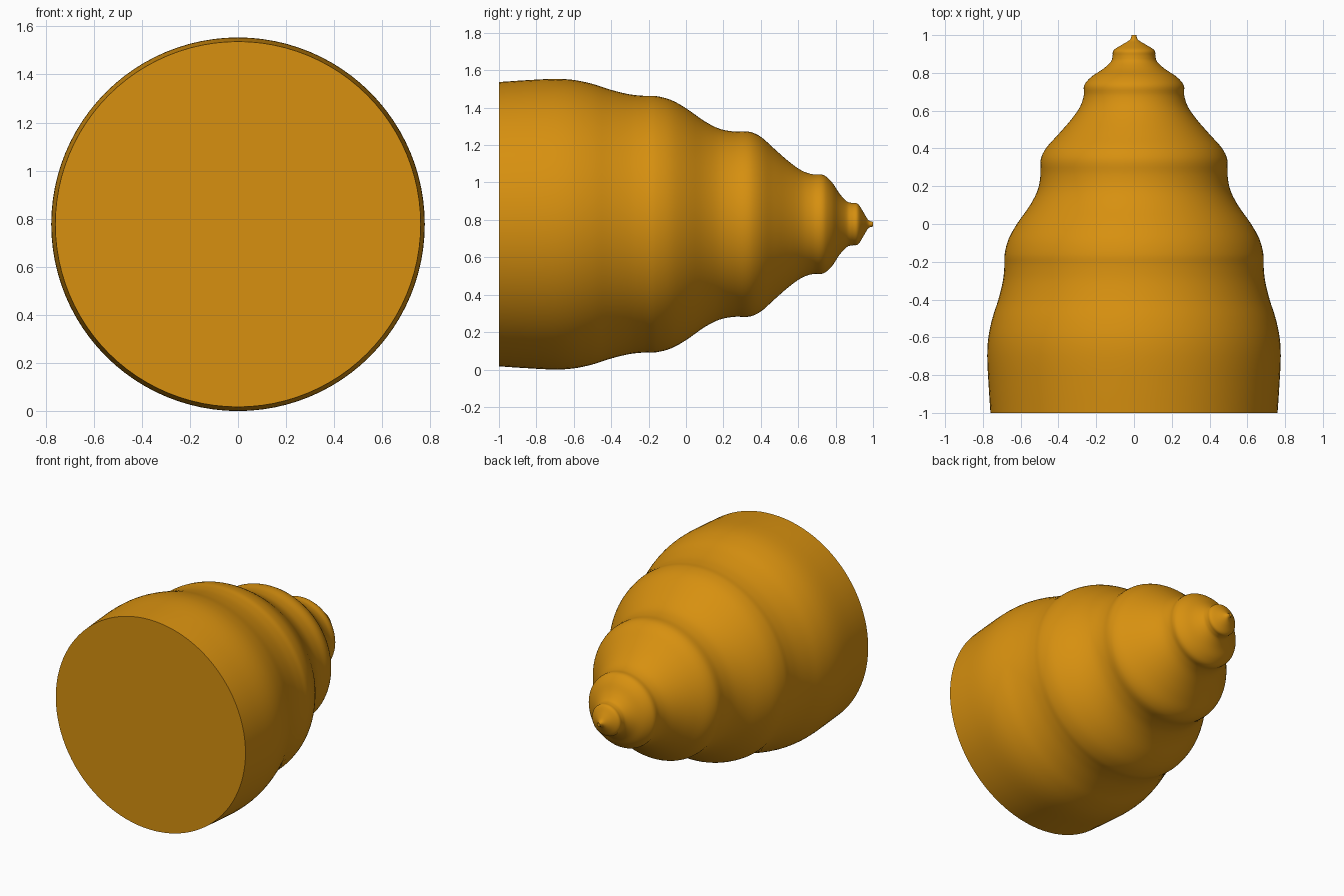
import bpy, bmesh, math
from mathutils import Matrix

cube = bpy.data.objects.get("Cube")
if cube:
    bpy.data.objects.remove(cube, do_unlink=True)

SIDES = 96
STEPS = 4
AXIS_Z = 0.777

# Shell outline: (position along y, radius)
outline = [(-1, .76), (-.85, .77), (-.7, .777), (-.6, .771), (-.5, .75), (-.4, .718),
           (-.3, .694), (-.22, .686), (-.16, .685), (-.08, .664), (0, .62), (.1, .55),
           (.18, .51), (.26, .495), (.34, .494), (.4, .467), (.47, .405), (.55, .335),
           (.62, .286), (.68, .266), (.735, .263), (.78, .225), (.82, .165), (.86, .122),
           (.89, .113), (.92, .108), (.95, .062), (.975, .022), (1, .012)]


def smooth_outline(points):
    """Cubic interpolation of the radius between the outline points."""
    def slope(i):
        a, b = points[max(i - 1, 0)], points[min(i + 1, len(points) - 1)]
        return (b[1] - a[1]) / (b[0] - a[0])
    result = []
    for i in range(len(points) - 1):
        (y0, r0), (y1, r1) = points[i], points[i + 1]
        h = y1 - y0
        for k in range(STEPS):
            t = k / STEPS
            s = t * t * (3 - 2 * t)
            bend = t * (1 - t) * ((1 - t) * slope(i) - t * slope(i + 1)) * h
            result.append((y0 + t * h, r0 + (r1 - r0) * s + bend))
    return result + [points[-1]]


# Material
amber = bpy.data.materials.new("amber")
amber.use_nodes = True
colour = (0.68, 0.28, 0.005, 1)
amber.diffuse_color = colour
amber.node_tree.nodes["Principled BSDF"].inputs["Base Color"].default_value = colour

# Turned shell with closed ends
bm = bmesh.new()
rings = []
for y, r in smooth_outline(outline):
    ring = bmesh.ops.create_circle(bm, segments=SIDES, radius=r,
                                   matrix=Matrix.Translation((0, y, AXIS_Z))
                                   @ Matrix.Rotation(math.pi / 2, 4, "X"))["verts"]
    rings.append(ring)
for a, b in zip(rings, rings[1:]):
    for i in range(SIDES):
        j = (i + 1) % SIDES
        bm.faces.new((a[i], a[j], b[j], b[i]))
bm.faces.new(rings[0])
bm.faces.new(rings[-1])
bmesh.ops.recalc_face_normals(bm, faces=bm.faces)

mesh = bpy.data.meshes.new("spiral_shell")
bm.to_mesh(mesh)
bm.free()
mesh.materials.append(amber)
shell = bpy.data.objects.new("spiral_shell", mesh)
bpy.context.collection.objects.link(shell)

# Smooth sides, crisp rim
bpy.ops.object.select_all(action="DESELECT")
shell.select_set(True)
bpy.context.view_layer.objects.active = shell
bpy.ops.object.shade_smooth_by_angle(angle=math.radians(40))
